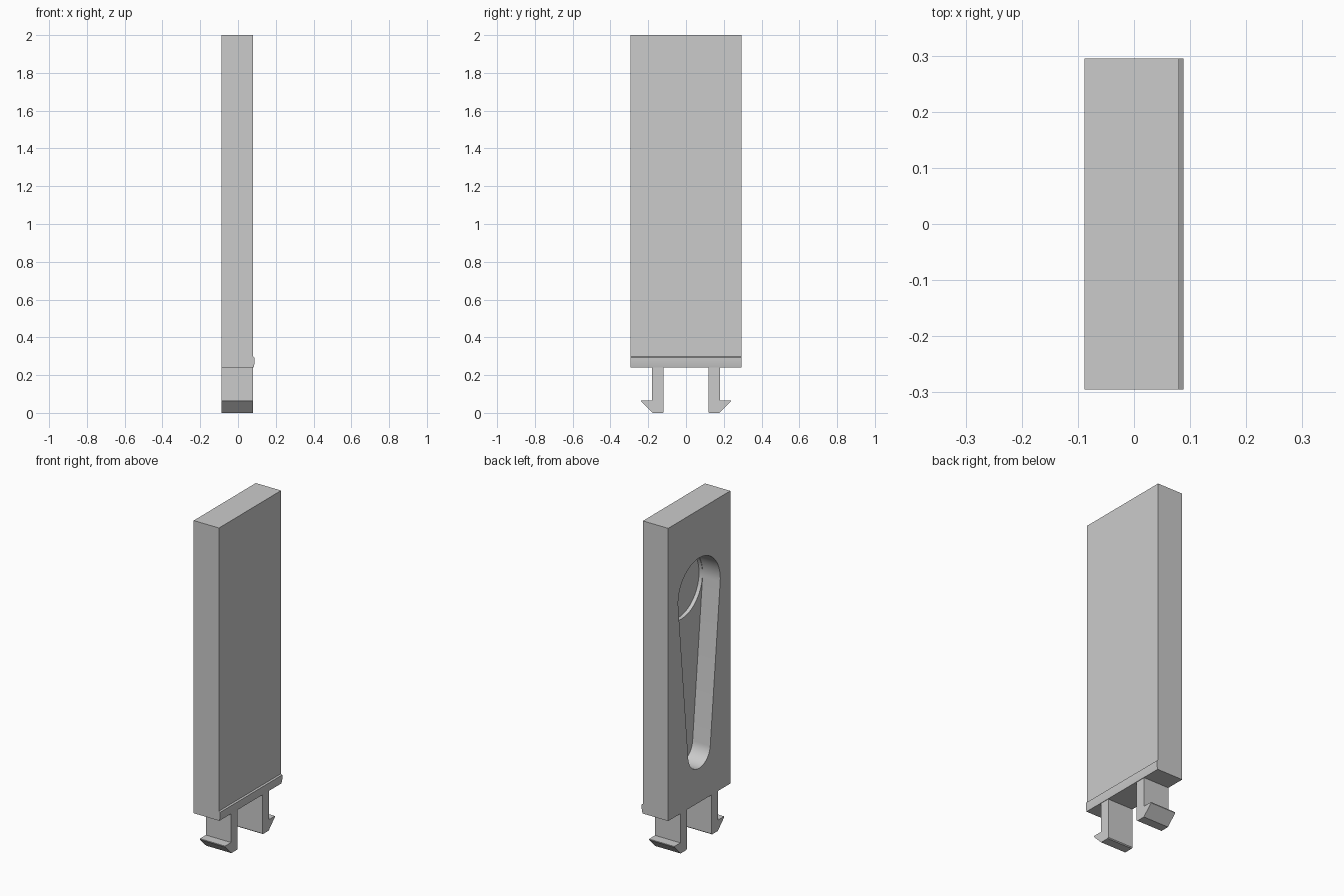
import bpy, bmesh
from math import sin, cos, asin, pi
from mathutils import Vector

default = bpy.data.objects.get("Cube")
if default:
    bpy.data.objects.remove(default, do_unlink=True)

# Single light grey plastic
grey = bpy.data.materials.new("light grey plastic")
grey.use_nodes = True
colour = (0.6, 0.6, 0.6, 1)
grey.diffuse_color = colour
grey.node_tree.nodes["Principled BSDF"].inputs["Base Color"].default_value = colour

LEFT, RIGHT = -0.088, 0.08      # slab faces along x
HALF = 0.295                    # slab half depth along y
BASE = 0.24                     # underside of the slab


def prism(name, profile, start, end, axis):
    """Extrude a (horizontal, z) profile along the x or y axis."""
    bm = bmesh.new()
    verts = [bm.verts.new((start, h, z) if axis == "x" else (h, start, z))
             for h, z in profile]
    face = bm.faces.new(verts)
    ext = bmesh.ops.extrude_face_region(bm, geom=[face])
    step = end - start
    move = Vector((step, 0, 0)) if axis == "x" else Vector((0, step, 0))
    bmesh.ops.translate(bm, vec=move,
                        verts=[g for g in ext["geom"] if isinstance(g, bmesh.types.BMVert)])
    bmesh.ops.recalc_face_normals(bm, faces=bm.faces)
    mesh = bpy.data.meshes.new(name)
    bm.to_mesh(mesh)
    bm.free()
    mesh.materials.append(grey)
    obj = bpy.data.objects.new(name, mesh)
    bpy.context.collection.objects.link(obj)
    return obj


def arc(radius, centre_z, a0, a1, steps):
    return [(radius * cos(a0 + (a1 - a0) * i / steps),
             centre_z + radius * sin(a0 + (a1 - a0) * i / steps))
            for i in range(steps + 1)]


def cut(target, cutter):
    bpy.context.view_layer.objects.active = target
    mod = target.modifiers.new("pocket", "BOOLEAN")
    mod.operation = "DIFFERENCE"
    mod.solver = "EXACT"
    mod.object = cutter
    bpy.ops.object.modifier_apply(modifier=mod.name)
    bpy.data.objects.remove(cutter, do_unlink=True)


# Slab with a thin catch ridge along its lower right edge
slab = prism("slab", [(LEFT, BASE), (RIGHT + 0.003, BASE), (0.088, 0.265), (0.088, 0.292),
                      (RIGHT, 0.298), (RIGHT, 2), (LEFT, 2)], -HALF, HALF, "y")

# Tapered finger slot, then a slightly deeper round recess at its wide end
big, big_z, small, small_z = 0.2, 1.51, 0.105, 0.55
lean = asin((big - small) / (big_z - small_z))
outline = (arc(big, big_z, -lean, pi + lean, 40)
           + arc(small, small_z, pi + lean, 2 * pi - lean, 28))
cut(slab, prism("slot_cutter", outline, LEFT - 0.1, LEFT + 0.117, "x"))
recess = arc(big - 0.002, big_z, 0, 2 * pi, 64)[:-1]
cut(slab, prism("recess_cutter", recess, LEFT - 0.1, LEFT + 0.14, "x"))

# Pair of snap legs with outward barbs
leg = [(0.118, 0.005), (0.123, 0), (0.177, 0), (0.237, 0.06), (0.237, 0.065),
       (0.18, 0.065), (0.18, BASE), (0.118, BASE)]
for name, side in (("front_snap_leg", -1), ("back_snap_leg", 1)):
    prism(name, [(side * y, z) for y, z in leg], LEFT, RIGHT, "x")

# Smooth the curved slot walls, keep the hard edges
bpy.ops.object.select_all(action="DESELECT")
slab.select_set(True)
bpy.context.view_layer.objects.active = slab
bpy.ops.object.shade_smooth_by_angle(angle=pi / 6)
